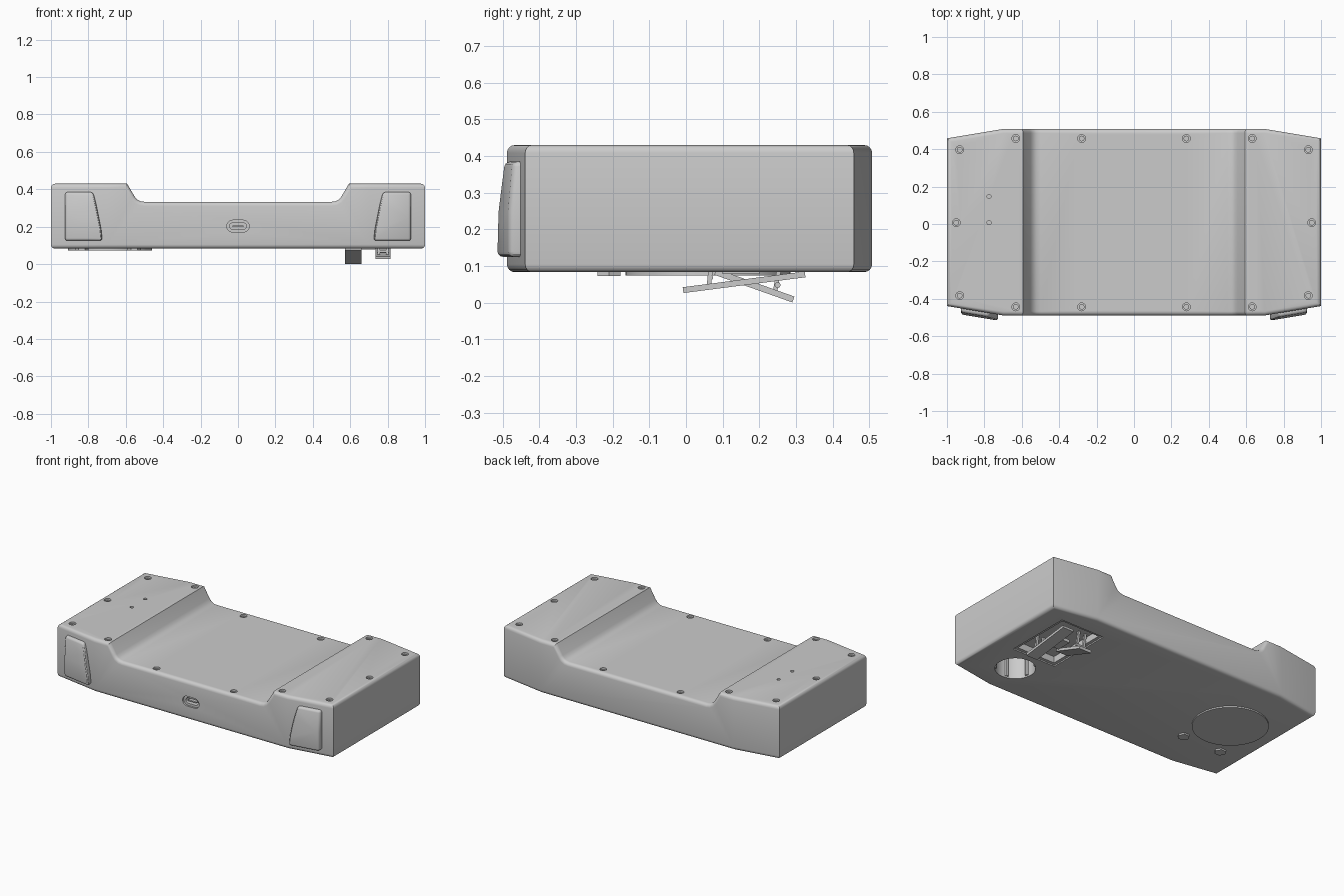
import bpy, bmesh, math
from mathutils import Vector

if "Cube" in bpy.data.objects:
    bpy.data.objects.remove(bpy.data.objects["Cube"])

Z0, Z1, ZR = 0.083, 0.43, 0.333          # bottom, end tops, recessed deck
YF, YB, CH = -0.489, 0.508, 0.05         # front, back, taper at the ends


def make(name, bm):
    bmesh.ops.recalc_face_normals(bm, faces=bm.faces[:])
    me = bpy.data.meshes.new(name)
    bm.to_mesh(me)
    bm.free()
    ob = bpy.data.objects.new(name, me)
    bpy.context.collection.objects.link(ob)
    return ob


def prism_bm(pts, axis, a, b):
    """Extrude a 2D outline along axis from a to b."""
    place = {'x': lambda u, v, t: (t, u, v),
             'y': lambda u, v, t: (u, t, v),
             'z': lambda u, v, t: (u, v, t)}[axis]
    bm = bmesh.new()
    lo = [bm.verts.new(place(u, v, a)) for u, v in pts]
    hi = [bm.verts.new(place(u, v, b)) for u, v in pts]
    bm.faces.new(lo)
    bm.faces.new(hi)
    n = len(pts)
    for i in range(n):
        j = (i + 1) % n
        bm.faces.new((lo[i], lo[j], hi[j], hi[i]))
    return bm


def prism(name, pts, axis, a, b):
    return make(name, prism_bm(pts, axis, a, b))


def circle(cx, cy, r, n=24):
    return [(cx + r * math.cos(2 * math.pi * i / n),
             cy + r * math.sin(2 * math.pi * i / n)) for i in range(n)]


def rect(x0, x1, y0, y1):
    return [(x0, y0), (x1, y0), (x1, y1), (x0, y1)]


def stadium(cx, cz, half, r, n=8):
    pts = []
    for s, start in ((1, -90), (-1, 90)):
        for i in range(n + 1):
            a = math.radians(start + 180 * i / n)
            pts.append((cx + s * (half - r) + r * math.cos(a), cz + r * math.sin(a)))
    return pts


def apply_mod(ob, kind, **kw):
    m = ob.modifiers.new(kind.lower(), kind)
    for k, v in kw.items():
        setattr(m, k, v)
    bpy.context.view_layer.objects.active = ob
    bpy.ops.object.modifier_apply(modifier=m.name)


def cut(target, pts, axis, a, b):
    c = prism("cutter", pts, axis, a, b)
    apply_mod(target, 'BOOLEAN', object=c, operation='DIFFERENCE', solver='EXACT')
    bpy.data.objects.remove(c)


# Main housing: front profile with the dropped deck
half = [(0.50, ZR), (0.522, 0.336), (0.54, 0.346), (0.553, 0.362), (0.593, Z1), (1, Z1), (1, Z0)]
profile = [(-x, z) for x, z in reversed(half)] + half
bm = prism_bm(profile, 'y', YF, YB)
for sx in (-1, 1):
    for y, sy in ((YF, -1), (YB, 1)):
        res = bmesh.ops.bisect_plane(
            bm, geom=bm.verts[:] + bm.edges[:] + bm.faces[:],
            plane_co=(sx * 0.7, y, 0), plane_no=Vector((sx * CH, sy * 0.3, 0)).normalized(),
            clear_outer=True)
        bmesh.ops.holes_fill(bm, edges=[e for e in bm.edges if e.is_boundary], sides=0)
bmesh.ops.remove_doubles(bm, verts=bm.verts[:], dist=1e-5)
bmesh.ops.recalc_face_normals(bm, faces=bm.faces[:])
bm.normal_update()
# Round the top and bottom rims only
rim = [e for e in bm.edges if len(e.link_faces) == 2
       and sum(abs(f.normal.z) < 0.01 for f in e.link_faces) == 1]
bmesh.ops.bevel(bm, geom=rim, offset=0.022, segments=4, profile=0.5,
                affect='EDGES', clamp_overlap=False)
body = make("housing", bm)

# Screws in counterbored holes around the lid
for s in (-1, 1):
    spots = [(0.932, 0.397, Z1), (0.632, 0.457, Z1), (0.28, 0.457, ZR), (0.95, 0.007, Z1),
             (0.932, -0.383, Z1), (0.632, -0.443, Z1), (0.28, -0.443, ZR)]
    for x, y, z in spots:
        cut(body, circle(s * x, y, 0.021, 20), 'z', z - 0.022, z + 0.05)
        screw = prism("lid_screw", circle(s * x, y, 0.015, 16), 'z', z - 0.03, z - 0.008)
        cut(screw, circle(s * x, y, 0.008, 6), 'z', z - 0.016, z + 0.02)

# Two small indicator holes
for y in (0.147, 0.007):
    cut(body, circle(-0.775, y, 0.011, 16), 'z', Z1 - 0.02, Z1 + 0.05)

# Front port
cut(body, stadium(0, 0.203, 0.06, 0.032), 'y', YF - 0.05, YF + 0.012)
cut(body, stadium(0, 0.203, 0.045, 0.018), 'y', YF - 0.05, YF + 0.05)
prism("port_tongue", rect(-0.03, 0.03, 0.199, 0.207), 'y', YF + 0.015, YF + 0.06)

# Underside: round bore, latch pocket with stepped frame
BX, BY = 0.705, -0.24
cut(body, circle(BX, BY, 0.12, 32), 'z', Z0 - 0.05, Z0 + 0.2)
cut(body, rect(0.545, 0.86, -0.075, 0.37), 'z', Z0 - 0.05, Z0 + 0.008)
cut(body, rect(0.565, 0.84, -0.055, 0.35), 'z', Z0 - 0.05, Z0 + 0.05)
for i in range(6):
    a = math.radians(60 * i + 15)
    prism("bore_rib", circle(BX + 0.12 * math.cos(a), BY + 0.12 * math.sin(a), 0.012, 8),
          'z', Z0 + 0.01, Z0 + 0.21)

# Front corner lamps, set parallel to the tapered faces
outline = [(0.925, 0.125), (0.725, 0.125), (0.732, 0.19), (0.744, 0.25),
           (0.758, 0.32), (0.775, 0.385), (0.925, 0.385), (0.925, 0.25)]
for s, side in ((-1, "left"), (1, "right")):
    bm = bmesh.new()
    front, back = [], []
    for x, z in outline:
        y = YF + (x - 0.7) * CH / 0.3
        off = 0.032 if z <= 0.25 else 0.032 - 0.012 * (z - 0.25) / 0.135
        front.append(bm.verts.new((s * x, y - off, z)))
        back.append(bm.verts.new((s * x, y + 0.03, z)))
    bm.faces.new(back)
    for ids in ((0, 1, 2, 3, 7), (3, 4, 5, 6, 7)):
        bm.faces.new([front[i] for i in ids])
    for i in range(8):
        j = (i + 1) % 8
        bm.faces.new((front[i], front[j], back[j], back[i]))
    lamp = make(side + "_lamp", bm)
    apply_mod(lamp, 'BEVEL', width=0.014, segments=3, limit_method='ANGLE',
              angle_limit=math.radians(40))


# Underside disc and two hexagonal feet
prism("battery_cover", circle(-0.685, 0.06, 0.225, 64), 'z', 0.074, Z0 + 0.02)
for x in (-0.555, -0.835):
    prism("cover_foot", circle(x, -0.21, 0.036, 6), 'z', 0.073, Z0 + 0.02)


def bar(name, x0, x1, p, q, t):
    """Flat bar between two (y, z) points."""
    p, q = Vector(p), Vector(q)
    d = (q - p).normalized()
    n = Vector((-d.y, d.x)) * t / 2
    prism(name, [tuple(v) for v in (p - n, q - n, q + n, p + n)], 'x', x0, x1)


# Latch levers hanging out of the pocket, with their links and pins
bar("outer_lever", 0.735, 0.815, (-0.008, 0.034), (0.325, 0.077), 0.016)
bar("inner_lever", 0.573, 0.660, (0.08, 0.084), (0.293, 0.0085), 0.017)
for x in (0.745, 0.79):
    bar("outer_lever_link", x, x + 0.015, (0.062, 0.042), (0.072, 0.135), 0.012)
for x in (0.585, 0.633):
    bar("inner_lever_link", x, x + 0.015, (0.243, 0.03), (0.262, 0.135), 0.012)
prism("outer_lever_pin", circle(0.066, 0.068, 0.008, 12), 'x', 0.742, 0.808)
prism("inner_lever_pin", circle(0.25, 0.048, 0.008, 12), 'x', 0.58, 0.653)
bar("latch_crossbar", 0.66, 0.735, (0.10, 0.088), (0.20, 0.088), 0.02)

# Smooth the rounded parts, keep edges sharp
bpy.ops.object.select_all(action='SELECT')
bpy.context.view_layer.objects.active = body
bpy.ops.object.shade_smooth_by_angle(angle=math.radians(28))
